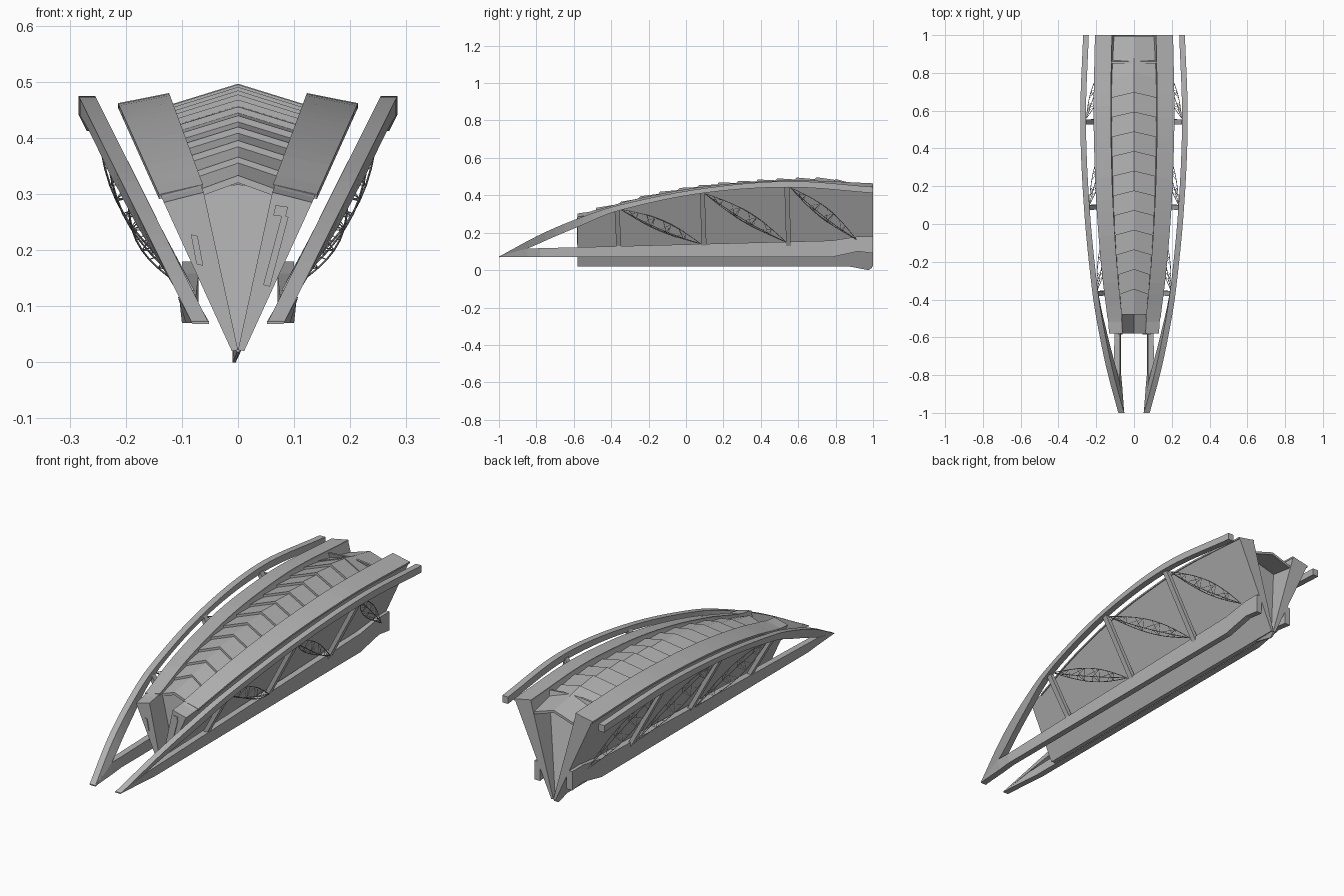
import bpy, math
from mathutils import Vector

if "Cube" in bpy.data.objects:
    bpy.data.objects.remove(bpy.data.objects["Cube"])

grey = bpy.data.materials.new("concrete_grey")
grey.use_nodes = True
COLOUR = (0.45, 0.45, 0.45, 1)
grey.diffuse_color = COLOUR
grey.node_tree.nodes["Principled BSDF"].inputs["Base Color"].default_value = COLOUR


def smooth(points):
    """Smooth height curve through (y, z) points."""
    def slope(i):
        a, b = points[max(i - 1, 0)], points[min(i + 1, len(points) - 1)]
        return (b[1] - a[1]) / (b[0] - a[0])

    def f(y):
        y = min(max(y, points[0][0]), points[-1][0])
        i = next(k for k in range(len(points) - 1) if y <= points[k + 1][0])
        (y0, z0), (y1, z1) = points[i], points[i + 1]
        h = y1 - y0
        t = (y - y0) / h
        return (z0 * (1 + 2 * t) * (1 - t) ** 2 + slope(i) * h * t * (1 - t) ** 2
                + z1 * t * t * (3 - 2 * t) + slope(i + 1) * h * t * t * (t - 1))
    return f


def steps(a, b, n):
    return [a + (b - a) * i / n for i in range(n + 1)]


def build(name, lofts, side=1):
    """Join lofted ring sequences into one object, mirrored when side is -1."""
    verts, faces = [], []
    for rings in lofts:
        base, n = len(verts), len(rings[0])
        verts += [(side * p[0], p[1], p[2]) for ring in rings for p in ring]
        for r in range(len(rings) - 1):
            for k in range(n):
                a, b = base + r * n + k, base + r * n + (k + 1) % n
                faces.append((a, b, b + n, a + n))
        faces.append(tuple(range(base, base + n))[::-1])
        faces.append(tuple(range(len(verts) - n, len(verts))))
    mesh = bpy.data.meshes.new(name)
    mesh.from_pydata(verts, [], faces)
    mesh.materials.append(grey)
    obj = bpy.data.objects.new(name, mesh)
    bpy.context.collection.objects.link(obj)
    # consistent outward normals
    bpy.context.view_layer.objects.active = obj
    bpy.ops.object.select_all(action='DESELECT')
    obj.select_set(True)
    bpy.ops.object.mode_set(mode='EDIT')
    bpy.ops.mesh.select_all(action='SELECT')
    bpy.ops.mesh.normals_make_consistent(inside=False)
    bpy.ops.object.mode_set(mode='OBJECT')
    return obj


def rect(x0, x1, y, z0, z1, shift=0):
    return [(x0, y, z0), (x1, y, z0), (x1 + shift, y, z1), (x0 + shift, y, z1)]


def slab(x0, x1, y0, y1, z):
    return [(x0, y0, z), (x1, y0, z), (x1, y1, z), (x0, y1, z)]


def tube(path, r):
    d = (path[-1] - path[0]).normalized()
    u = d.cross(Vector((0.3, 0.2, 1))).normalized()
    v = d.cross(u)
    return [[p + r * u, p + r * v, p - r * u, p - r * v] for p in path]


# height curves along the length
arch_top = smooth([(-1, .072), (-.78, .19), (-.58, .275), (-.37, .345), (.08, .435), (.55, .475), (1, .445)])
arch_low = smooth([(-1, .068), (-.85, .115), (-.7, .18), (-.58, .23), (-.37, .315), (.08, .41), (.55, .443), (1, .412)])
wall_top = smooth([(-.58, .303), (-.5, .315), (-.3, .37), (-.1, .413), (.1, .445), (.3, .465), (.6, .478), (1, .462)])
ridge = smooth([(-.48, .325), (-.3, .38), (-.1, .425), (.1, .455), (.3, .473), (.6, .488), (.8, .483), (1, .455)])


def frame_x(z):
    return .052 + .5 * (z - .07)


def wall_in(z):
    return .06 + .37 * (z - .3)


for side, word in ((1, "left"), (-1, "right")):
    # hull side wall, tapering to the keel
    rings = []
    for y in steps(-.58, 1, 26):
        z = wall_top(y)
        zo = z - .018
        rings.append([(0, y, .022), (.011, y, .02), (.45 * zo + .004, y, zo), (wall_in(z), y, z)])
    build(word + "_hull_wall", [rings], side)

    # cap strip along the wall top
    rings = []
    for y in steps(-.5, 1, 24):
        z = wall_top(y)
        xi, xo = wall_in(z), .45 * (z - .018) + .004
        rings.append([(xi - .003, y, z - .006), (xo + .003, y, z - .024),
                      (xo + .003, y, z - .016), (xi - .003, y, z + .002)])
    build(word + "_wall_cap", [rings], side)

    # outer arch beam
    rings = []
    for y in steps(-1, 1, 40):
        zt, zb = arch_top(y), arch_low(y)
        lean = 1 - min(max((y + .8) / .5, 0), 1)
        xt = frame_x(zt)
        xb = xt + (frame_x(zb) - xt) * lean
        rings.append([(xb, y, zb), (xb + .03, y, zb), (xt + .03, y, zt), (xt, y, zt)])
    build(word + "_arch_beam", [rings], side)

    # lower rail with a kicked-up rear end
    rail = [(-1, .052, .07, .073), (-.85, .063, .07, .116), (-.78, .07, .07, .117),
            (.78, .07, .07, .158), (.92, .07, .1, .18), (1, .07, .09, .18)]
    lean = {-1: 0, -.85: .014, -.78: .005}
    build(word + "_lower_rail", [[rect(x, x + .03, y, a, b, lean.get(y, 0)) for y, x, a, b in rail]], side)

    # uprights between rail and arch
    posts = []
    for y in (-.368, .088, .54):
        z = arch_low(y) + .01
        x = frame_x(z) + .008
        posts.append([slab(.073, .095, y - .004, y + .022, .12), slab(x, x + .022, y - .014, y + .012, z)])
    build(word + "_uprights", posts, side)

    # lens-shaped bracing trusses
    rods = []
    for y0, z0, y1, z1 in ((-.35, .325, .08, .14), (.1, .41, .535, .15), (.56, .44, .91, .165)):
        a = Vector((frame_x(z0) + .015, y0, z0))
        b = Vector((frame_x(z1) + .02, y1, z1))
        d = (b - a).normalized()
        out = Vector((.9, 0, -.45))
        out = (out - d * out.dot(d)).normalized()
        across = d.cross(out)
        chords = []
        for ang in (0, 115, 245):
            w = out * math.cos(math.radians(ang)) + across * math.sin(math.radians(ang))
            chords.append([a.lerp(b, t) + w * .034 * math.sin(math.pi * t) for t in steps(0, 1, 10)])
        rods += [tube(c, .0018) for c in chords]
        for k in range(2, 9, 2):
            for i in range(3):
                p, q = chords[i], chords[(i + 1) % 3]
                rods.append(tube([p[k], q[k]], .001))
                rods.append(tube([p[k], q[k - 1]], .001))
    build(word + "_bracing_trusses", rods, side)


# overlapping chevron roof plates
def roof_ring(y, lift, thick, notch=.03):
    z = ridge(y) + lift
    drop = .026 + .014 * min((y + .48) / .8, 1)
    x = wall_in(wall_top(y)) + .004
    top = [(-x, y, z - drop), (0, y + notch, z), (x, y, z - drop)]
    return top + [(p[0], p[1], p[2] - thick) for p in reversed(top)]


edges = steps(-.48, .77, 12)
plates = [[roof_ring(a, .008, .013, 0 if a == -.48 else .03), roof_ring(b + .01, -.004, .008)]
          for a, b in zip(edges, edges[1:])]
plates.append([roof_ring(y, l, .012, n) for y, l, n in ((.77, .002, .03), (.88, -.008, 0), (.995, -.012, 0))])
build("roof_plates", plates)

# end panels closing the hull between the walls
def end_panel(y_low, y_side, y_mid, depth):
    z = wall_top(y_side)
    x = wall_in(z) + .003
    zr = ridge(y_side) - .008
    ring = [(-.002, y_low, .025), (.002, y_low, .025), (x, y_side, z - .012), (0, y_mid, zr), (-x, y_side, z - .012)]
    return [ring, [(p[0], p[1] + depth, p[2]) for p in ring]]


build("front_panel", [end_panel(-.48, -.48, -.455, .01)])
build("rear_panel", [end_panel(.985, .86, .86, -.01)])

# keel fin at the rear
build("keel_fin", [[[(-.002, .88, .018), (.002, .88, .018), (.008, .88, .03), (-.008, .88, .03)],
                    [(-.01, .975, 0), (-.004, .975, 0), (.01, .975, .03), (-.01, .975, .03)],
                    [(-.01, .995, .012), (0, .995, .012), (.01, .995, .03), (-.01, .995, .03)]]])

# slim plates on the front ends of the walls
def door(name, low, high, width):
    def ring(y):
        return [(low[0], y, low[1]), (low[0] + width, y, low[1] - .003),
                (high[0] + width, y, high[1] - .003), (high[0], y, high[1])]
    build(name, [[ring(-.584), ring(-.578)]])


door("left_door", (.045, .138), (.078, .262), .012)
door("left_door_head", (.063, .262), (.067, .28), .022)
door("right_door", (-.074, .175), (-.084, .228), .012)
